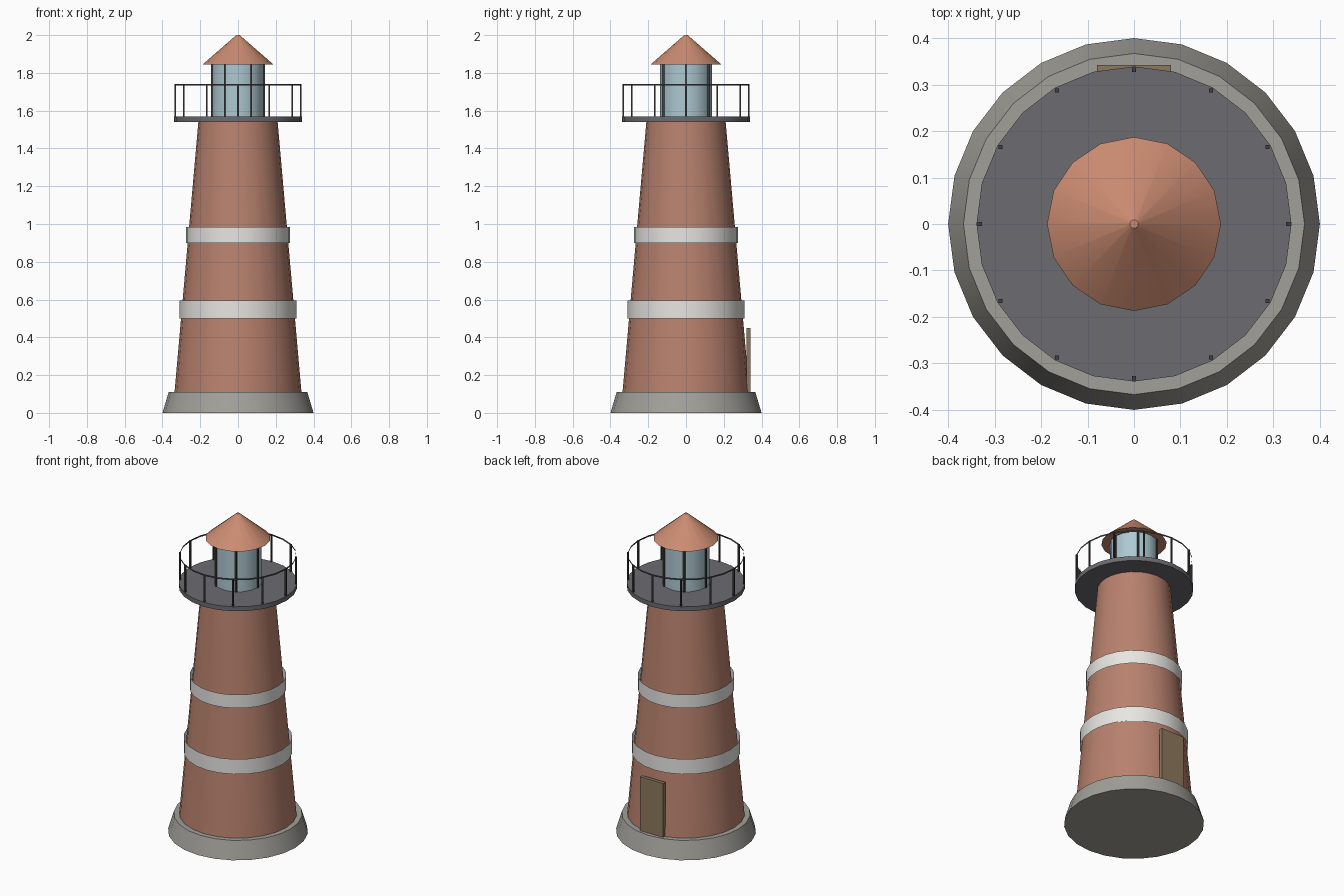
import bpy, bmesh
from math import sin, cos, pi, radians

if "Cube" in bpy.data.objects:
    bpy.data.objects.remove(bpy.data.objects["Cube"])


def material(name, rgb):
    m = bpy.data.materials.new(name)
    m.diffuse_color = (*rgb, 1)
    m.use_nodes = True
    m.node_tree.nodes["Principled BSDF"].inputs["Base Color"].default_value = m.diffuse_color
    return m


brick = material("brick", (0.48, 0.22, 0.155))
roof_red = material("roof_red", (0.60, 0.26, 0.165))
white = material("white", (0.80, 0.79, 0.76))
stone = material("stone", (0.36, 0.35, 0.32))
dark = material("dark", (0.15, 0.15, 0.165))
iron = material("iron", (0.05, 0.05, 0.055))
glass = material("glass", (0.42, 0.58, 0.64))
wood = material("wood", (0.27, 0.19, 0.11))


def finish(name, bm, mat, smooth=False):
    mesh = bpy.data.meshes.new(name)
    bm.to_mesh(mesh)
    bm.free()
    mesh.materials.append(mat)
    ob = bpy.data.objects.new(name, mesh)
    bpy.context.collection.objects.link(ob)
    if smooth:
        bpy.ops.object.select_all(action='DESELECT')
        ob.select_set(True)
        bpy.context.view_layer.objects.active = ob
        bpy.ops.object.shade_smooth_by_angle(angle=radians(30))
    return ob


def drum(name, r1, r2, z1, z2, mat, sides=24, caps=True):
    bm = bmesh.new()
    bmesh.ops.create_cone(bm, cap_ends=caps, segments=sides,
                          radius1=r1, radius2=r2, depth=z2 - z1)
    bmesh.ops.translate(bm, verts=bm.verts, vec=(0, 0, (z1 + z2) / 2))
    return finish(name, bm, mat, True)


def add_box(bm, centre, size):
    verts = bmesh.ops.create_cube(bm, size=1)["verts"]
    bmesh.ops.scale(bm, verts=verts, vec=size)
    bmesh.ops.translate(bm, verts=verts, vec=centre)


def upright_ring(name, count, radius, width, z1, z2, mat):
    bm = bmesh.new()
    for i in range(count):
        a = 2 * pi * i / count
        add_box(bm, (radius * cos(a), radius * sin(a), (z1 + z2) / 2),
                (width, width, z2 - z1))
    return finish(name, bm, mat)


# Stone foot and tapered tower
drum("base", 0.40, 0.367, 0, 0.11, stone)
drum("tower", 0.336, 0.21, 0.11, 1.54, brick)

# Painted bands
drum("lower_band", 0.31, 0.31, 0.50, 0.595, white, caps=False)
drum("upper_band", 0.276, 0.276, 0.90, 0.985, white, caps=False)

# Gallery with railing
drum("gallery_deck", 0.339, 0.339, 1.54, 1.568, dark)
upright_ring("railing_posts", 12, 0.332, 0.009, 1.568, 1.74, iron)
drum("railing_top", 0.333, 0.333, 1.732, 1.742, iron, caps=False)

# Lantern room with glazing bars
drum("lantern", 0.137, 0.137, 1.568, 1.845, glass, sides=16)
upright_ring("lantern_bars", 6, 0.137, 0.011, 1.568, 1.845, iron)

# Conical roof
drum("roof", 0.187, 0.009, 1.845, 2.0, roof_red, sides=16)

# Door at the back
bm = bmesh.new()
add_box(bm, (0, 0.331, 0.28), (0.16, 0.022, 0.34))
finish("door", bm, wood)
